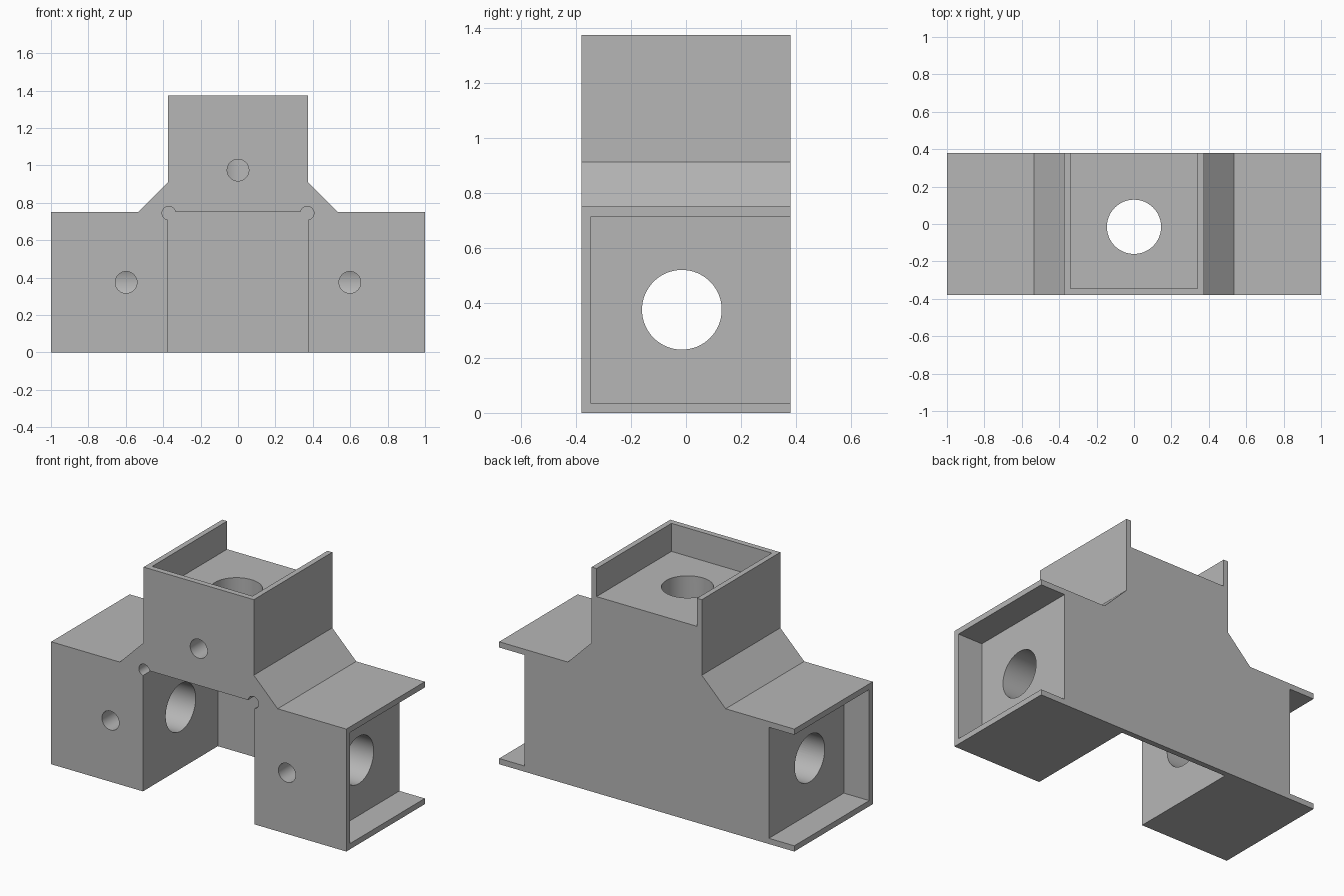
import bpy
import bmesh
import math
from mathutils import Matrix, Vector

if "Cube" in bpy.data.objects:
    bpy.data.objects.remove(bpy.data.objects["Cube"], do_unlink=True)

HALF_Y = 0.38      # half depth of the bracket
HEIGHT = 1.375
ARM = 0.75         # height of the side arms
MID = ARM / 2
WALL = 0.035       # thin walls round the pockets and the slot
POCKET = 0.172     # depth of the end pockets
OUT = 0.2          # how far cutters stick out of the body
BORE_Y = -0.015

grey = bpy.data.materials.new("plain_grey")
grey.use_nodes = True
colour = (0.47, 0.47, 0.47, 1)
grey.diffuse_color = colour
grey.node_tree.nodes["Principled BSDF"].inputs["Base Color"].default_value = colour


def make_object(name, bm):
    bmesh.ops.recalc_face_normals(bm, faces=bm.faces)
    mesh = bpy.data.meshes.new(name)
    bm.to_mesh(mesh)
    bm.free()
    mesh.materials.append(grey)
    obj = bpy.data.objects.new(name, mesh)
    bpy.context.collection.objects.link(obj)
    return obj


def extruded(name, outline):
    bm = bmesh.new()
    face = bm.faces.new([bm.verts.new((x, -HALF_Y, z)) for x, z in outline])
    grown = bmesh.ops.extrude_face_region(bm, geom=[face])["geom"]
    verts = [v for v in grown if isinstance(v, bmesh.types.BMVert)]
    bmesh.ops.translate(bm, verts=verts, vec=(0, 2 * HALF_Y, 0))
    return make_object(name, bm)


def box(name, low, high):
    low, high = Vector(low), Vector(high)
    bm = bmesh.new()
    size = Matrix.Diagonal((*(high - low), 1))
    bmesh.ops.create_cube(bm, size=1, matrix=Matrix.Translation((low + high) / 2) @ size)
    return make_object(name, bm)


def rod(name, start, end, radius):
    start, end = Vector(start), Vector(end)
    axis = end - start
    turn = axis.to_track_quat('Z', 'Y').to_matrix().to_4x4()
    bm = bmesh.new()
    bmesh.ops.create_cone(bm, cap_ends=True, segments=64, radius1=radius, radius2=radius,
                          depth=axis.length, matrix=Matrix.Translation((start + end) / 2) @ turn)
    return make_object(name, bm)


def cut(body, cutter):
    cutter.hide_render = True
    mod = body.modifiers.new("cut", 'BOOLEAN')
    mod.operation = 'DIFFERENCE'
    mod.solver = 'EXACT'
    mod.object = cutter
    bpy.context.view_layer.objects.active = body
    bpy.ops.object.modifier_apply(modifier=mod.name)
    bpy.data.objects.remove(cutter, do_unlink=True)


# T-shaped body with sloped shoulders
right_side = [(1, 0), (1, ARM), (0.535, ARM), (0.373, 0.912), (0.373, HEIGHT)]
bracket = extruded("tee_bracket", right_side + [(-x, z) for x, z in reversed(right_side)])

# Centre slot, open to the front and below, with a thin back wall
SLOT = 0.378
SLOT_BACK = HALF_Y - WALL
cut(bracket, box("slot_cutter", (-SLOT, -HALF_Y - OUT, -OUT), (SLOT, SLOT_BACK, ARM)))

# Top pocket and bore, open to the back
cut(bracket, box("top_pocket_cutter", (-0.34, -HALF_Y + WALL, HEIGHT - POCKET),
                 (0.34, HALF_Y + OUT, HEIGHT + OUT)))
cut(bracket, rod("top_bore_cutter", (0, BORE_Y, MID), (0, BORE_Y, HEIGHT + OUT), 0.145))
cut(bracket, rod("top_screw_cutter", (0, -HALF_Y - OUT, 0.975), (0, BORE_Y, 0.975), 0.058))

# Each arm: corner relief, end pocket, bore and screw hole
for side in (-1, 1):
    cut(bracket, rod("relief_cutter", (side * 0.37, -HALF_Y - OUT, 0.745),
                     (side * 0.37, SLOT_BACK, 0.745), 0.036))
    inner, outer = sorted((side * (1 - POCKET), side * (1 + OUT)))
    cut(bracket, box("arm_pocket_cutter", (inner, -HALF_Y + WALL, WALL),
                     (outer, HALF_Y + OUT, ARM - WALL)))
    cut(bracket, rod("arm_bore_cutter", (side * 0.1, BORE_Y, MID),
                     (side * (1 + OUT), BORE_Y, MID), 0.145))
    cut(bracket, rod("arm_screw_cutter", (side * 0.598, -HALF_Y - OUT, MID),
                     (side * 0.598, BORE_Y, MID), 0.058))

bpy.ops.object.select_all(action='DESELECT')
bracket.select_set(True)
bpy.context.view_layer.objects.active = bracket
bpy.ops.object.shade_smooth_by_angle(angle=math.radians(30))
